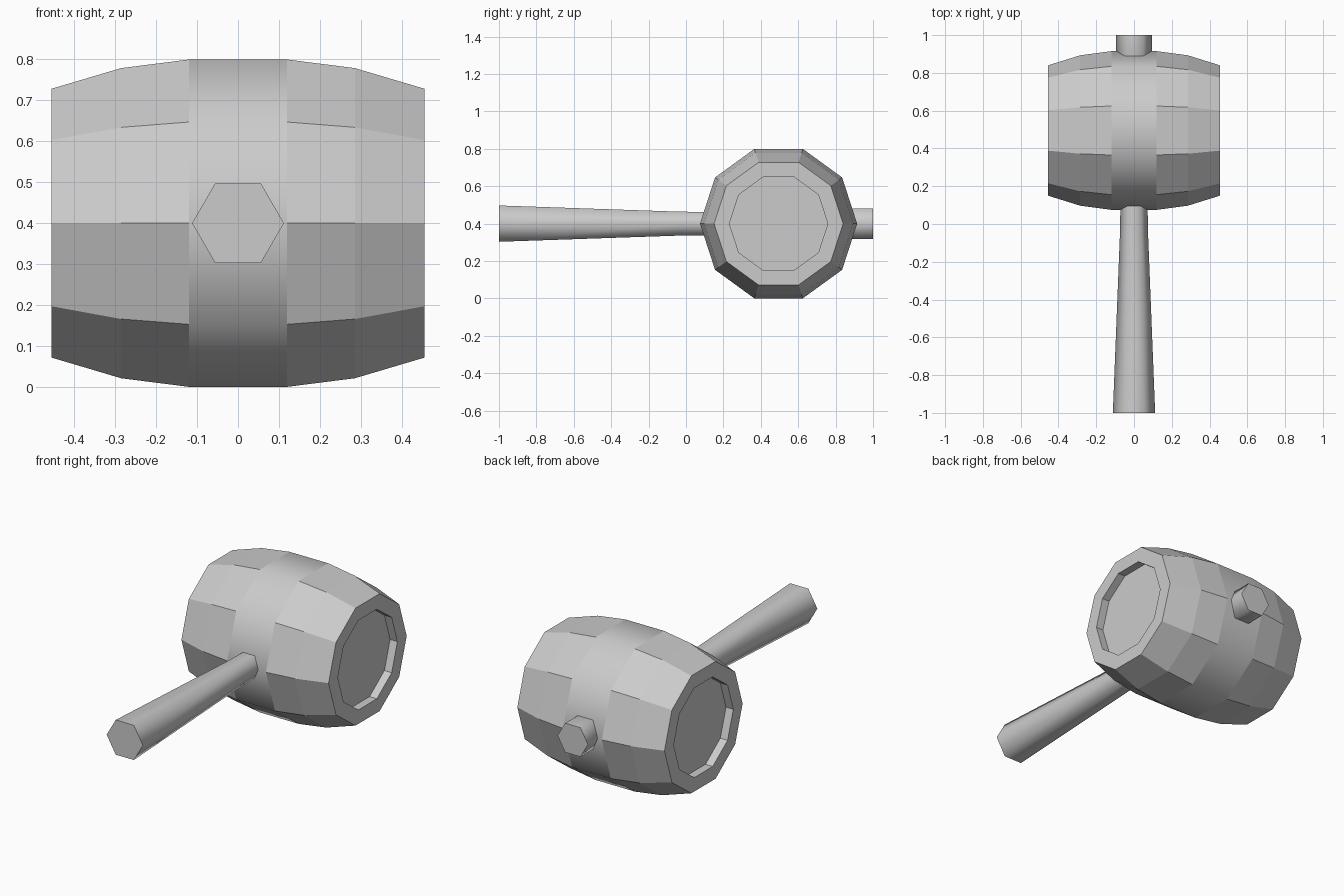
import bpy
import bmesh
import math

if "Cube" in bpy.data.objects:
    bpy.data.objects.remove(bpy.data.objects["Cube"])

HEAD_Y, AXIS_Z = 0.495, 0.4


def lathe(name, profile, sides, axis, centre, smooth_segments):
    """Revolve (position, radius) rings about x or y and cap both ends."""
    bm = bmesh.new()
    rings = []
    for t, r in profile:
        ring = []
        for i in range(sides):
            a = 2 * math.pi * i / sides
            u, v = r * math.cos(a), r * math.sin(a)
            ring.append(bm.verts.new((t, u, v) if axis == 'x' else (u, t, v)))
        rings.append(ring)
    for k in range(len(rings) - 1):
        for i in range(sides):
            j = (i + 1) % sides
            f = bm.faces.new((rings[k][i], rings[k][j], rings[k + 1][j], rings[k + 1][i]))
            f.smooth = k in smooth_segments
    bm.faces.new(rings[0])
    bm.faces.new(rings[-1])
    bmesh.ops.recalc_face_normals(bm, faces=bm.faces)
    # keep cap rims and borders between flat and smooth bands crisp
    for e in bm.edges:
        e.smooth = all(f.smooth for f in e.link_faces)
    mesh = bpy.data.meshes.new(name)
    bm.to_mesh(mesh)
    bm.free()
    ob = bpy.data.objects.new(name, mesh)
    ob.location = centre
    bpy.context.collection.objects.link(ob)
    return ob


# Barrel-shaped head: recessed ends, bulging staves, smooth centre band
half = [(0.12, 0.42), (0.285, 0.398), (0.455, 0.345), (0.455, 0.263), (0.41, 0.263)]
head_profile = [(-x, r) for x, r in reversed(half)] + half
lathe("mallet_head", head_profile, 10, 'x', (0, HEAD_Y, AXIS_Z), {4})

# Tapered handle passing through the head, with a wider peg at the far end
handle_profile = [(-1.0, 0.112), (-0.04, 0.074), (0.1, 0.072), (0.8, 0.072),
                  (0.85, 0.094), (1.0, 0.094)]
lathe("handle", handle_profile, 6, 'y', (0, 0, AXIS_Z), {0, 1, 2, 3, 4})
